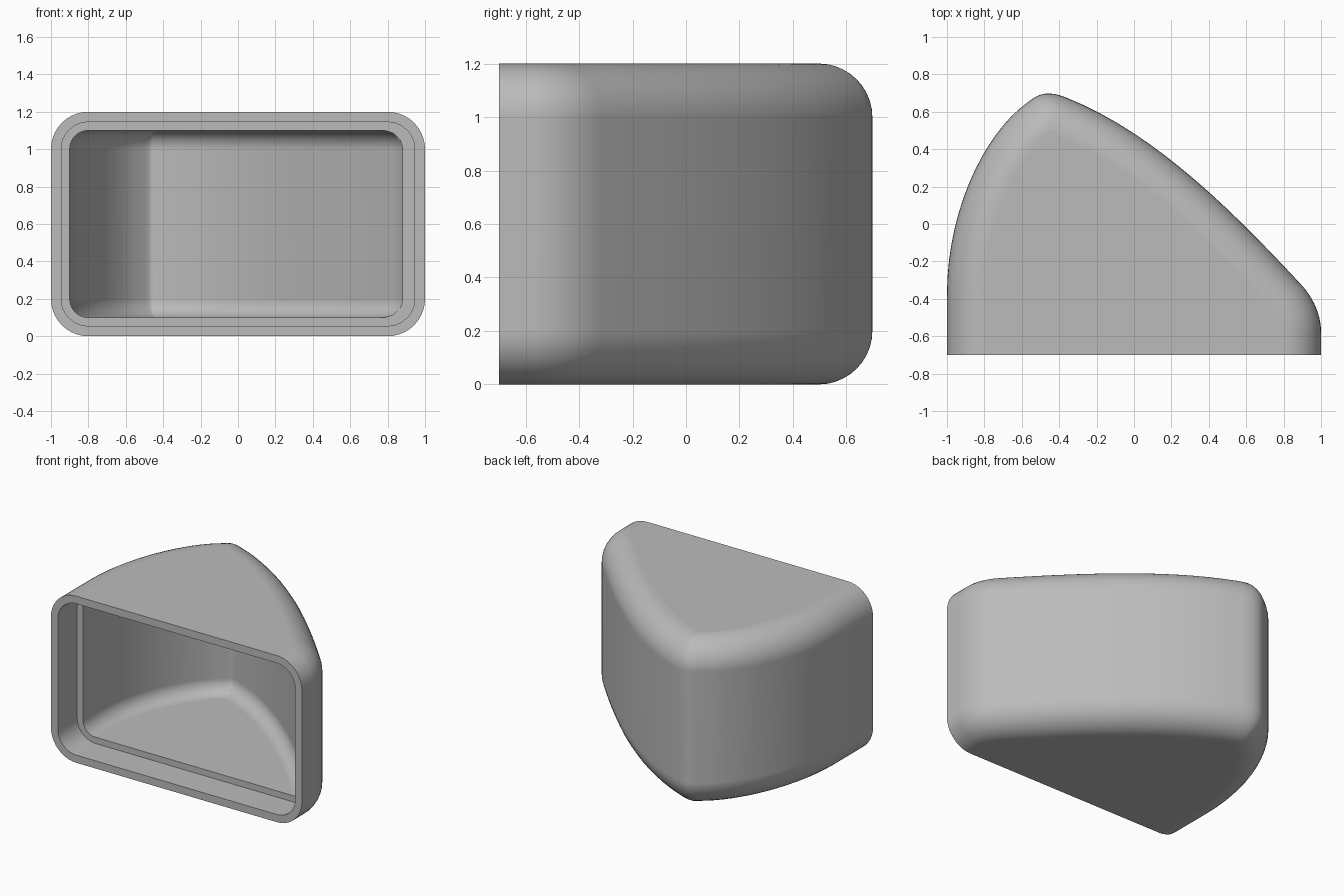
import bpy, bmesh, math
from mathutils import Vector
from mathutils.geometry import interpolate_bezier

HEIGHT, RADIUS = 1.2, 0.2
FRONT, LEDGE = -0.7, -0.48
WALL, RIM = 0.1, 0.055
STEPS = 10

cube = bpy.data.objects.get("Cube")
if cube:
    bpy.data.objects.remove(cube, do_unlink=True)

# Plan outline: left wall, rounded rear peak, long slope, right corner
beziers = [
    [(-1, -0.38), (-1, 0.1), (-0.78, 0.5), (-0.575, 0.645)],
    [(-0.575, 0.645), (-0.51, 0.7), (-0.46, 0.715), (-0.36, 0.675)],
    [(-0.36, 0.675), (0.1, 0.49), (0.5, 0.1), (0.89, -0.32)],
    [(0.89, -0.32), (0.97, -0.405), (1, -0.5), (1, -0.58)],
]
plan = [Vector((-1, FRONT))]
for i, b in enumerate(beziers):
    pts = interpolate_bezier(*[Vector((*p, 0)) for p in b], 16)
    plan += [p.xy for p in (pts[1:] if i else pts)]
plan.append(Vector((1, FRONT)))

# Inward normal at each outline point
normals = []
for i in range(len(plan)):
    t = (plan[min(i + 1, len(plan) - 1)] - plan[max(i - 1, 0)]).normalized()
    normals.append(Vector((t.y, -t.x)))


def layers(offset):
    """Pairs of inset and height that round the top and bottom edges."""
    r = RADIUS - offset
    low = []
    for k in range(STEPS + 1):
        a = math.pi / 2 * k / STEPS
        low.append((offset + r * (1 - math.sin(a)), offset + r * (1 - math.cos(a))))
    return low + [(d, HEIGHT - z) for d, z in reversed(low)]


bm = bmesh.new()


def skin(offset, y_min):
    """Curved wall with flat caps; returns its open front loop."""
    rows = []
    for d, z in layers(offset):
        row = [p + n * d for p, n in zip(plan, normals)]
        rows.append([bm.verts.new((p.x, max(p.y, y_min), z)) for p in row])
    for a, b in zip(rows, rows[1:]):
        for i in range(len(plan) - 1):
            bm.faces.new((a[i], a[i + 1], b[i + 1], b[i]))
    bm.faces.new(rows[0])
    bm.faces.new(rows[-1])
    return [r[0] for r in rows] + [r[-1] for r in reversed(rows)]


def rim_loop(offset, y):
    side = [(1 - d, z) for d, z in layers(offset)]
    outline = [(-x, z) for x, z in side] + side[::-1]
    return [bm.verts.new((x, y, z)) for x, z in outline]


# Outer skin, front rim, recessed ledge and cavity joined in one shell
loops = [skin(0, FRONT), rim_loop(RIM, FRONT), rim_loop(RIM, LEDGE), skin(WALL, LEDGE)]
for a, b in zip(loops, loops[1:]):
    for i in range(len(a)):
        j = (i + 1) % len(a)
        bm.faces.new((a[i], a[j], b[j], b[i]))

bmesh.ops.remove_doubles(bm, verts=bm.verts, dist=0.0005)
bmesh.ops.recalc_face_normals(bm, faces=bm.faces)

mesh = bpy.data.meshes.new("hollow_shell")
bm.to_mesh(mesh)
bm.free()
shell = bpy.data.objects.new("hollow_shell", mesh)
bpy.context.collection.objects.link(shell)

# Plain grey finish
grey = bpy.data.materials.new("plain_grey")
grey.use_nodes = True
colour = (0.5, 0.5, 0.5, 1)
grey.diffuse_color = colour
grey.node_tree.nodes["Principled BSDF"].inputs["Base Color"].default_value = colour
mesh.materials.append(grey)

# Smooth curves with crisp rim edges
bpy.ops.object.select_all(action="DESELECT")
shell.select_set(True)
bpy.context.view_layer.objects.active = shell
bpy.ops.object.shade_smooth_by_angle(angle=math.radians(35))
weighted = shell.modifiers.new("weighted_normals", "WEIGHTED_NORMAL")
weighted.keep_sharp = True
